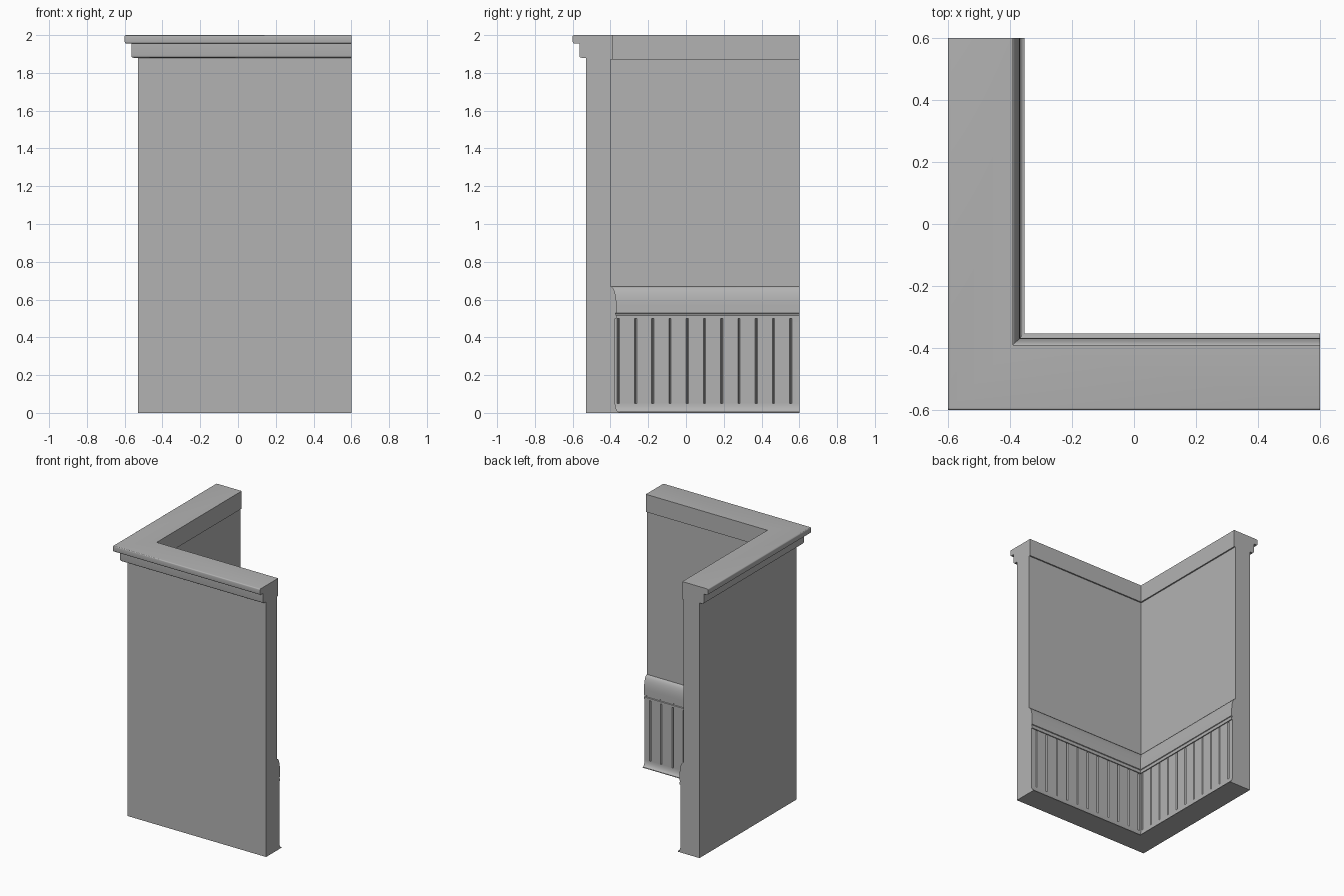
import bpy, bmesh, math

cube = bpy.data.objects.get("Cube")
if cube:
    bpy.data.objects.remove(cube, do_unlink=True)

END = 0.6          # open ends of both wall wings
PANEL = -0.375     # face of the grooved panelling

grey = bpy.data.materials.new("plain grey")
grey.use_nodes = True
colour = (0.45, 0.45, 0.45, 1)
grey.diffuse_color = colour
grey.node_tree.nodes["Principled BSDF"].inputs["Base Color"].default_value = colour


def arc(cx, cz, rx, rz, start, end, steps=6):
    """Points along part of an ellipse, angles in degrees."""
    angles = [math.radians(start + (end - start) * i / steps) for i in range(steps + 1)]
    return [(cx + rx * math.cos(a), cz + rz * math.sin(a)) for a in angles]


def loft(bm, loops):
    """Skin between matching closed loops and cap both ends."""
    rings = [[bm.verts.new(p) for p in loop] for loop in loops]
    n = len(rings[0])
    for a, b in zip(rings, rings[1:]):
        for i in range(n):
            j = (i + 1) % n
            bm.faces.new((a[i], a[j], b[j], b[i]))
    bm.faces.new(rings[0])
    bm.faces.new(rings[-1])


def finish(bm, name):
    bmesh.ops.recalc_face_normals(bm, faces=bm.faces[:])
    mesh = bpy.data.meshes.new(name)
    bm.to_mesh(mesh)
    bm.free()
    mesh.materials.append(grey)
    obj = bpy.data.objects.new(name, mesh)
    bpy.context.collection.objects.link(obj)
    return obj


# Wall cross-section: (distance, height), outer side first
profile = [(-0.53, 0), (-0.53, 1.88)]
# stepped outer cornice with rounded lips
profile += arc(-0.553, 1.892, 0.012, 0.012, 270, 180, 4)
profile += [(-0.565, 1.955)]
profile += arc(-0.59, 1.965, 0.01, 0.01, 270, 180, 4)
profile += arc(-0.592, 1.992, 0.008, 0.008, 180, 90, 4)
# inner top band and plain wall
profile += [(-0.39, 2), (-0.39, 1.87), (-0.40, 1.87)]
# chair rail: rounded cap, bead and small step
profile += arc(-0.40, 0.57, 0.032, 0.10, 90, 0, 8)
profile += [(-0.368, 0.53), (-0.373, 0.527), (-0.373, 0.519), (-0.368, 0.516),
            (-0.368, 0.50), (PANEL, 0.50)]
# coved skirting
profile += arc(-0.353, 0.05, 0.022, 0.045, 180, 270, 6)
profile += [(-0.353, 0)]

# Sweep the section round the mitred corner
bm = bmesh.new()
loft(bm, [[(END, d, z) for d, z in profile],
          [(d, d, z) for d, z in profile],
          [(d, END, z) for d, z in profile]])
wall = finish(bm, "corner_wall")

# V-groove cutters on both wings
bm = bmesh.new()
for k in range(11):
    c = -0.358 + 0.0913 * k
    tri = [(c, PANEL - 0.01), (c + 0.009, PANEL + 0.005), (c - 0.009, PANEL + 0.005)]
    for swap in (False, True):
        pts = [(v, u) if swap else (u, v) for u, v in tri]
        loft(bm, [[(x, y, z) for x, y in pts] for z in (0.051, 0.499)])
cutter = finish(bm, "groove_cutter")
cutter.hide_render = True

bpy.ops.object.select_all(action='DESELECT')
bpy.context.view_layer.objects.active = wall
wall.select_set(True)
mod = wall.modifiers.new("grooves", 'BOOLEAN')
mod.operation = 'DIFFERENCE'
mod.solver = 'EXACT'
mod.object = cutter
bpy.ops.object.modifier_apply(modifier=mod.name)
bpy.data.objects.remove(cutter, do_unlink=True)
bpy.ops.object.shade_smooth_by_angle(angle=math.radians(30))
